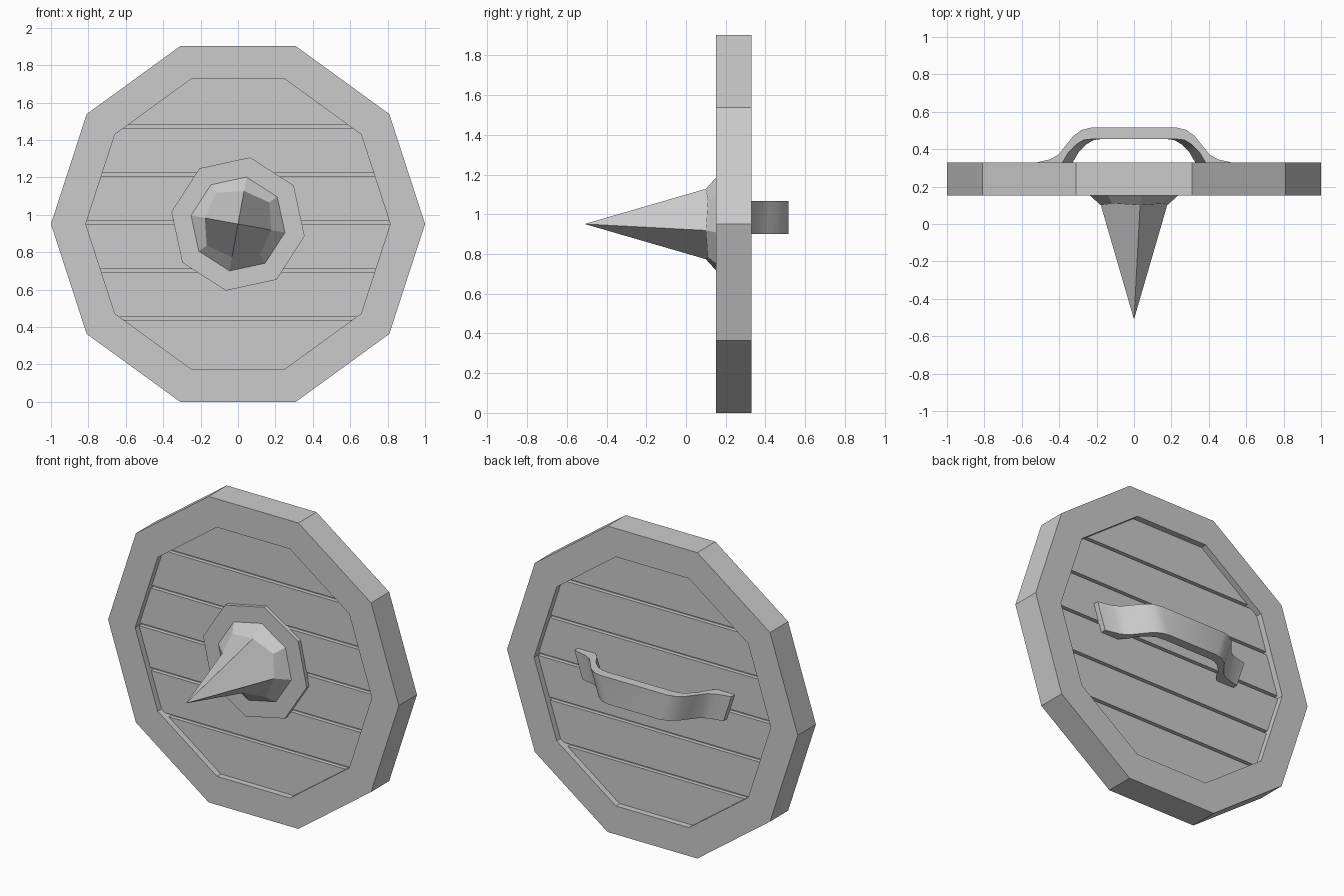
import bpy, bmesh, math
from mathutils import Vector

if "Cube" in bpy.data.objects:
    bpy.data.objects.remove(bpy.data.objects["Cube"])

CZ = 0.951  # height of the shield centre


def ring(r, y, n, start=0.0):
    """Points of an n-sided ring facing -y, centred on the shield axis."""
    return [Vector((r * math.cos(start + i * math.tau / n), y,
                    CZ + r * math.sin(start + i * math.tau / n))) for i in range(n)]


def finish(name, bm):
    bmesh.ops.recalc_face_normals(bm, faces=bm.faces)
    me = bpy.data.meshes.new(name)
    bm.to_mesh(me)
    bm.free()
    ob = bpy.data.objects.new(name, me)
    bpy.context.collection.objects.link(ob)
    return ob


def loft(loops, closed=False, caps=True):
    """Bridge successive loops of points with quads."""
    bm = bmesh.new()
    vs = [[bm.verts.new(p) for p in lp] for lp in loops]
    n = len(vs[0])
    pairs = list(zip(vs, vs[1:])) + ([(vs[-1], vs[0])] if closed else [])
    for a, b in pairs:
        for i in range(n):
            j = (i + 1) % n
            bm.faces.new((a[i], a[j], b[j], b[i]))
    if caps and not closed:
        bm.faces.new(vs[0])
        bm.faces.new(vs[-1])
    bmesh.ops.recalc_face_normals(bm, faces=bm.faces)
    return bm


# Ten-sided rim
finish("rim", loft([ring(1, 0.152, 10), ring(1, 0.33, 10),
                    ring(0.814, 0.33, 10), ring(0.814, 0.152, 10)], closed=True))

# Six planks, cut out of a ten-sided slab with narrow gaps between them
PITCH, GAP = 0.256, 0.018
for k in range(6):
    bm = loft([ring(0.82, 0.19, 10), ring(0.82, 0.292, 10)])
    low = CZ + 0.007 + (k - 3) * PITCH + GAP / 2
    for z, up, cut in ((low, -1, k > 0), (low + PITCH - GAP, 1, k < 5)):
        if cut:
            res = bmesh.ops.bisect_plane(
                bm, geom=bm.verts[:] + bm.edges[:] + bm.faces[:],
                plane_co=(0, 0, z), plane_no=(0, 0, up), clear_outer=True)
            edges = [e for e in res["geom_cut"] if isinstance(e, bmesh.types.BMEdge)]
            bmesh.ops.holes_fill(bm, edges=edges)
    finish(f"plank_{k + 1}", bm)

# Thin core that closes the gaps between planks
finish("plank_core", loft([ring(0.82, 0.215, 10), ring(0.82, 0.267, 10)]))

# Eight-sided boss plate
TURN = math.radians(79.7)
finish("boss_plate", loft([ring(0.362, 0.166, 8, TURN), ring(0.362, 0.2, 8, TURN)]))

# Spike: flared eight-sided collar rising into a four-faced point
collar = []
for i, (a, b) in enumerate(zip(ring(0.18, 0.10, 8, TURN), ring(0.203, 0.11, 8, TURN))):
    collar.append(b if i % 2 else a)
bm = loft([ring(0.256, 0.167, 8, TURN), collar], caps=False)
bm.verts.ensure_lookup_table()
top = bm.verts[8:16]
apex = bm.verts.new((0, -0.51, CZ))
for i in range(0, 8, 2):
    bm.faces.new((top[i], top[i + 1], top[(i + 2) % 8], apex))
finish("spike", bm)

# Curved strap handle on the back, narrower along its lower edge
outer = [(0.54, 0.325), (0.45, 0.345), (0.405, 0.37), (0.365, 0.42),
         (0.325, 0.47), (0.28, 0.503), (0.23, 0.515)]
inner = [(0.54, 0.285), (0.42, 0.29), (0.385, 0.325), (0.35, 0.385),
         (0.31, 0.425), (0.27, 0.449), (0.22, 0.455)]
sections = []
for side in (1, -1):
    half = []
    for (ox, oy), (ix, iy) in zip(outer, inner):
        half.append([Vector((side * ox, oy, 1.066)), Vector((side * ix, iy, 1.066)),
                     Vector((side * (ix - 0.055), iy, 0.9)),
                     Vector((side * (ox - 0.055), oy, 0.9))])
    sections += half if side == 1 else half[::-1]
handle = finish("handle", loft(sections))
bpy.context.view_layer.objects.active = handle
handle.select_set(True)
bpy.ops.object.shade_smooth_by_angle(angle=math.radians(35))
